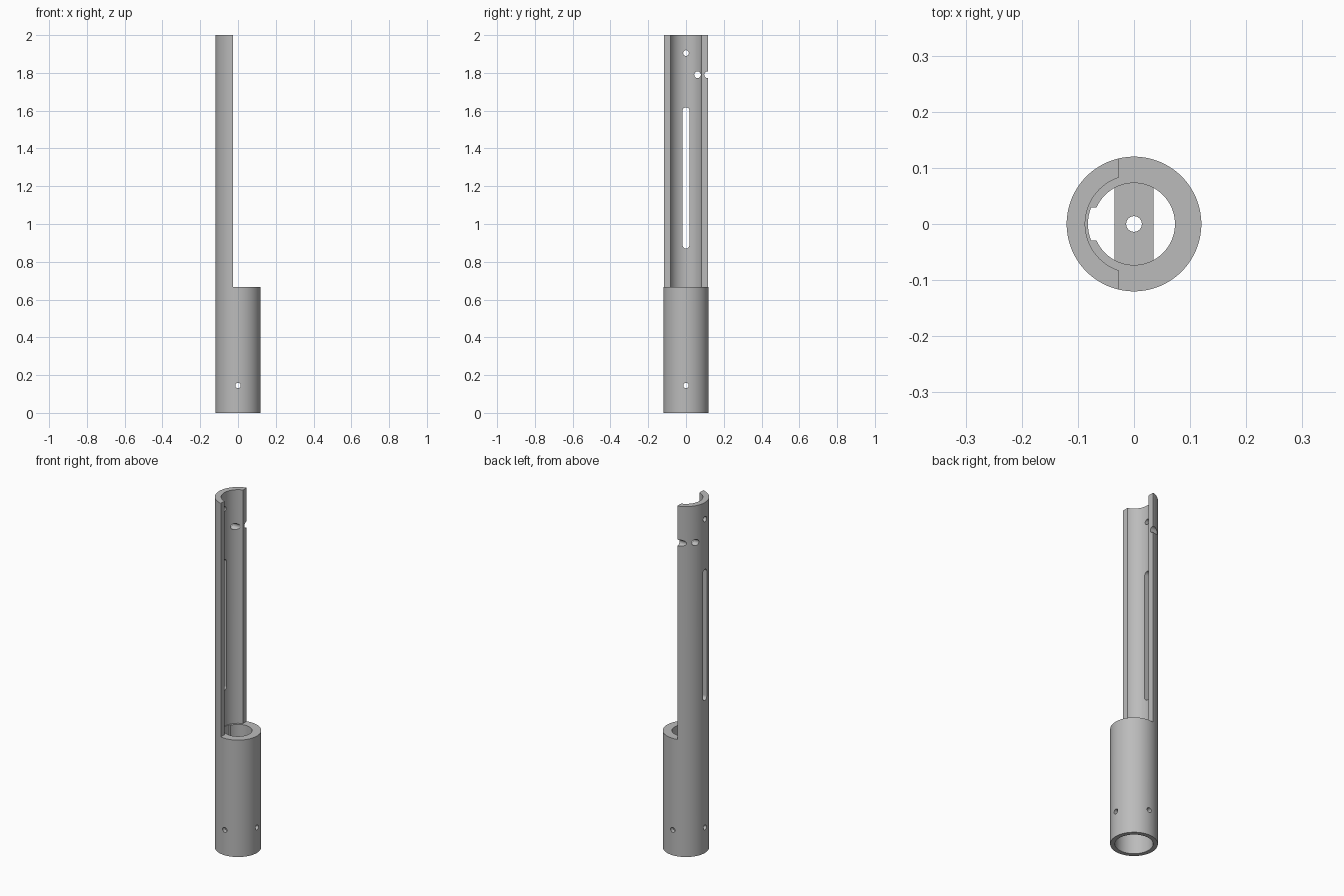
import bpy, math

if "Cube" in bpy.data.objects:
    bpy.data.objects.remove(bpy.data.objects["Cube"], do_unlink=True)

R, LEDGE, TOP = 0.12, 0.667, 2.0
SOCKET, BORE, SHELL = 0.096, 0.073, 0.087
SOCKET_TOP, BAR_TOP = 0.29, 0.36
X, Y, Z = (0, math.pi / 2, 0), (math.pi / 2, 0, 0), (0, 0, 0)

grey = bpy.data.materials.new("plain grey")
grey.use_nodes = True
grey.diffuse_color = (0.5, 0.5, 0.5, 1)
grey.node_tree.nodes["Principled BSDF"].inputs["Base Color"].default_value = (0.5, 0.5, 0.5, 1)


def rod(name, r, length, loc, rot=Z, sides=32):
    bpy.ops.mesh.primitive_cylinder_add(vertices=sides, radius=r, depth=length, location=loc, rotation=rot)
    ob = bpy.context.object
    ob.name = name
    ob.data.materials.append(grey)
    return ob


def upright(name, r, z0, z1):
    return rod(name, r, z1 - z0, (0, 0, (z0 + z1) / 2), sides=128)


def box(name, lo, hi):
    bpy.ops.mesh.primitive_cube_add(size=1, location=[(a + b) / 2 for a, b in zip(lo, hi)])
    ob = bpy.context.object
    ob.name = name
    ob.scale = [b - a for a, b in zip(lo, hi)]
    bpy.ops.object.transform_apply(location=False, rotation=False, scale=True)
    ob.data.materials.append(grey)
    return ob


def combine(target, tool, operation):
    tool.hide_render = True
    mod = target.modifiers.new("shape", "BOOLEAN")
    mod.operation, mod.solver, mod.object = operation, "EXACT", tool
    bpy.context.view_layer.objects.active = target
    bpy.ops.object.modifier_apply(modifier=mod.name)
    bpy.data.objects.remove(tool, do_unlink=True)


def cut(target, tool):
    combine(target, tool, "DIFFERENCE")


# Tube, opened into a trough above the ledge
tube = upright("slotted_tube", R, 0, TOP)
cut(tube, upright("trough_bore", SHELL, LEDGE, TOP + 0.1))
cut(tube, box("open_side", (-0.027, -0.2, LEDGE), (0.2, 0.2, TOP + 0.1)))
cut(tube, upright("socket", SOCKET, -0.1, SOCKET_TOP))
cut(tube, upright("bore", BORE, 0.2, LEDGE + 0.1))

# Keyway along the bore
keyway = upright("keyway", 0.082, 0.2, LEDGE + 0.05)
combine(keyway, box("keyway_limit", (-0.1, -0.029, 0.1), (-0.05, 0.029, 1)), "INTERSECT")
cut(tube, keyway)

# Cross bar inside the bore with a central hole
bar = box("cross_bar", (-0.035, -0.1, SOCKET_TOP), (0.035, 0.1, BAR_TOP))
cut(bar, rod("bar_hole", 0.014, 0.3, (0, 0, SOCKET_TOP)))
combine(tube, bar, "UNION")

# Screw holes around the socket
for axis in (X, Y):
    cut(tube, rod("screw_hole", 0.014, 0.5, (0, 0, 0.145), axis))

# Holes through the trough wall
for y, z, r in ((0, 1.905, 0.015), (0.061, 1.79, 0.0175), (0.114, 1.79, 0.0175)):
    cut(tube, rod("wall_hole", r, 0.5, (0, y, z), X))

# Long round-ended slot
slot = box("slot", (-0.25, -0.018, 0.888), (0.25, 0.018, 1.6))
for z in (0.888, 1.6):
    combine(slot, rod("slot_end", 0.018, 0.5, (0, 0, z), X), "UNION")
cut(tube, slot)

bpy.ops.object.select_all(action="DESELECT")
tube.select_set(True)
bpy.context.view_layer.objects.active = tube
bpy.ops.object.shade_smooth_by_angle(angle=math.radians(30))
